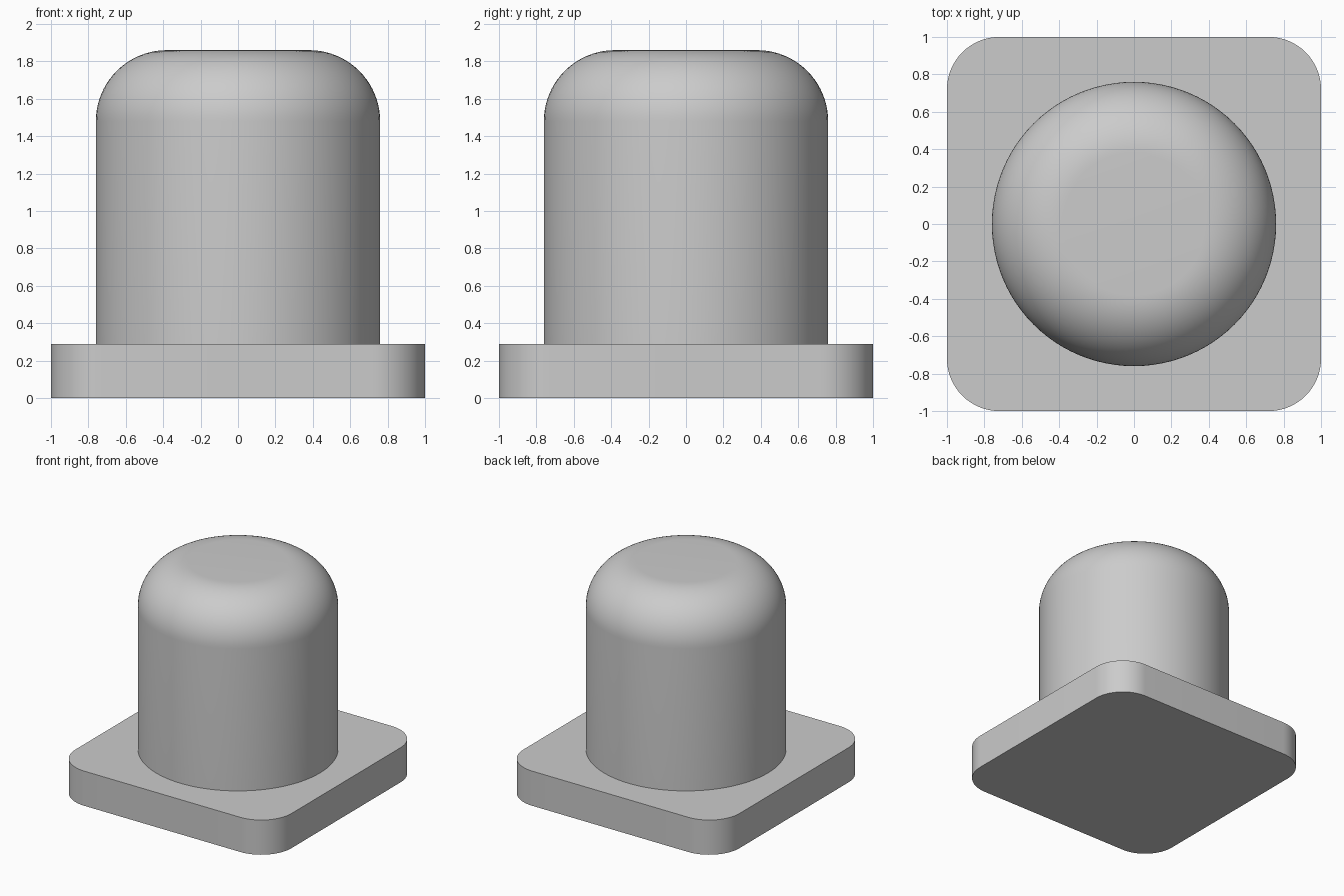
import bpy
import bmesh
from math import sin, cos, pi, radians
from mathutils import Vector

default = bpy.data.objects.get("Cube")
if default:
    bpy.data.objects.remove(default, do_unlink=True)

BASE_HEIGHT = 0.29
CORNER = 0.28
RADIUS = 0.76
FILLET = 0.38
TOP = 1.86

grey = bpy.data.materials.new("plain grey")
grey.use_nodes = True
colour = (0.6, 0.6, 0.6, 1)
grey.diffuse_color = colour
grey.node_tree.nodes["Principled BSDF"].inputs["Base Color"].default_value = colour


def finish(bm, name):
    bmesh.ops.recalc_face_normals(bm, faces=bm.faces)
    mesh = bpy.data.meshes.new(name)
    bm.to_mesh(mesh)
    bm.free()
    mesh.materials.append(grey)
    obj = bpy.data.objects.new(name, mesh)
    bpy.context.collection.objects.link(obj)
    bpy.ops.object.select_all(action='DESELECT')
    obj.select_set(True)
    bpy.context.view_layer.objects.active = obj
    bpy.ops.object.shade_smooth_by_angle(angle=radians(30))
    return obj


# Square base plate with rounded upright corners
bm = bmesh.new()
bmesh.ops.create_cube(bm, size=2)
for v in bm.verts:
    v.co.z = BASE_HEIGHT if v.co.z > 0 else 0
upright = [e for e in bm.edges
           if abs(e.verts[0].co.z - e.verts[1].co.z) > BASE_HEIGHT / 2]
bmesh.ops.bevel(bm, geom=upright, offset=CORNER, segments=16,
                profile=0.5, affect='EDGES')
finish(bm, "base_plate")

# Round post with a filleted, flat top, turned from a profile
bm = bmesh.new()
profile = [Vector((RADIUS, 0, BASE_HEIGHT - 0.02))]
steps = 20
for i in range(steps + 1):
    a = pi / 2 * i / steps
    profile.append(Vector((RADIUS - FILLET + FILLET * cos(a), 0,
                           TOP - FILLET + FILLET * sin(a))))
verts = [bm.verts.new(p) for p in profile]
edges = [bm.edges.new(pair) for pair in zip(verts, verts[1:])]
bmesh.ops.spin(bm, geom=verts + edges, cent=(0, 0, 0), axis=(0, 0, 1),
               angle=2 * pi, steps=96, use_merge=True)
bmesh.ops.remove_doubles(bm, verts=bm.verts, dist=0.0001)
bmesh.ops.holes_fill(bm, edges=[e for e in bm.edges if e.is_boundary], sides=0)
finish(bm, "domed_post")
